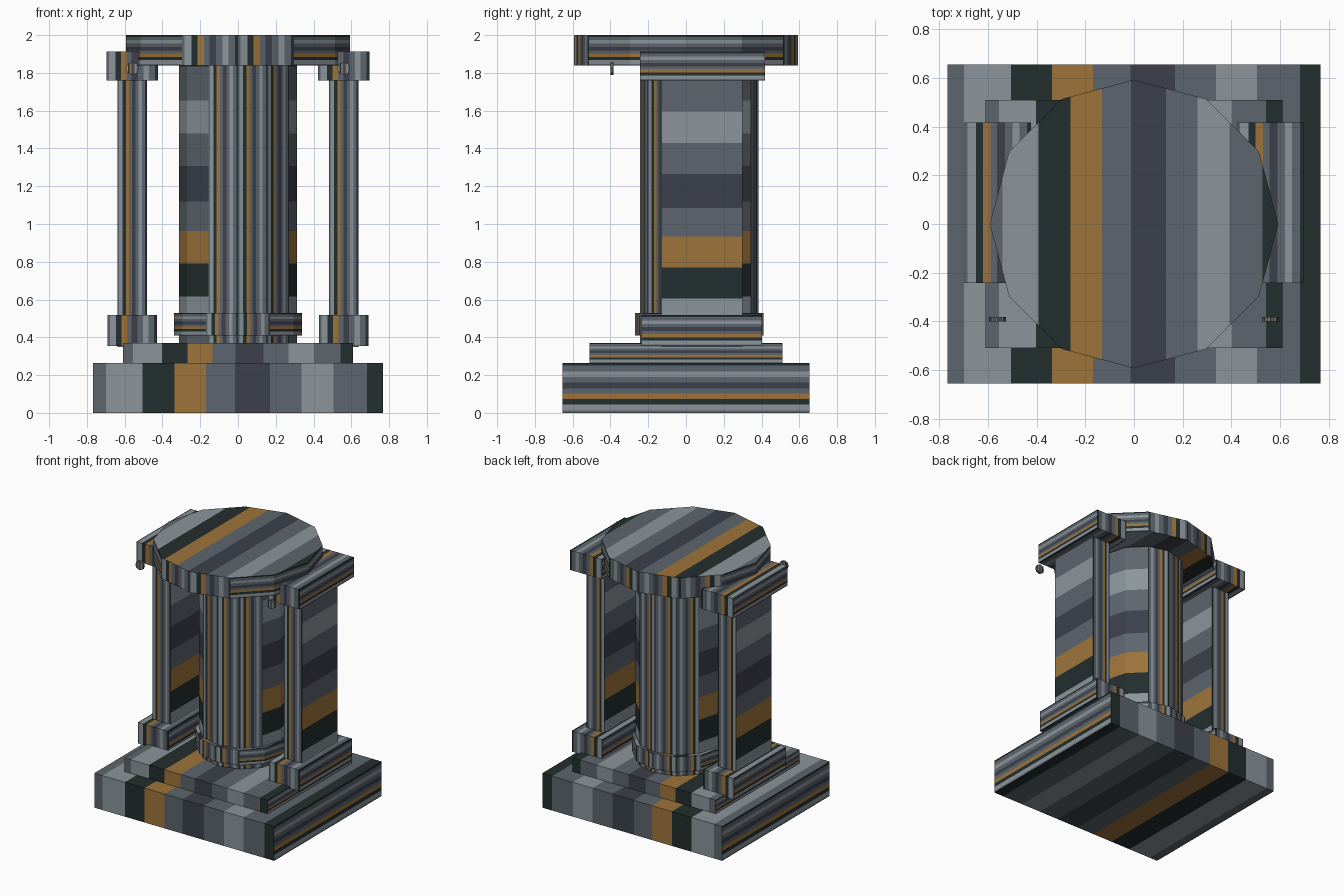
import bpy, bmesh, math
from mathutils import Vector, Matrix

if "Cube" in bpy.data.objects:
    bpy.data.objects.remove(bpy.data.objects["Cube"])

def material(name, rgb):
    m = bpy.data.materials.new(name)
    lin = [((c / 255 + 0.055) / 1.055) ** 2.4 for c in rgb]
    m.diffuse_color = (*lin, 1)
    m.use_nodes = True
    m.node_tree.nodes["Principled BSDF"].inputs["Base Color"].default_value = m.diffuse_color
    return m

MATS = [material("mid_grey", (93, 101, 109)), material("light_grey", (139, 149, 155)),
        material("dark_green", (35, 46, 46)), material("ochre", (158, 116, 58)),
        material("slate", (60, 64, 75))]

# stripe pattern: upper end of each band as a fraction of the face, and its colour
BANDS = [(.045, 0), (.17, 1), (.28, 2), (.39, 3), (.49, 0),
         (.61, 4), (.72, 0), (.83, 1), (.945, 0), (1.0, 2)]

def stripe_axis(n, diagonal_upright):
    """Faces turned to the sides are banded by height, all others across x."""
    ax, ay, az = abs(n.x), abs(n.y), abs(n.z)
    if az > max(ax, ay):
        return 0
    if abs(ax - ay) < 0.01:
        return 0 if (n.x > 0, n.y > 0) in diagonal_upright else 2
    return 2 if ax > ay else 0

def finish(name, bm, diagonal_upright=()):
    """Cut every face into the stripe pattern and make the object."""
    bm.normal_update()
    tag = bm.faces.layers.int.new("part_face")
    bm.faces.ensure_lookup_table()
    jobs = []
    for i, f in enumerate(bm.faces):
        f[tag] = i
        a = stripe_axis(f.normal, diagonal_upright)
        vals = [v.co[a] for v in f.verts]
        jobs.append((i, a, min(vals), max(vals)))
    for i, a, lo, hi in jobs:
        normal = Vector((0, 0, 0))
        normal[a] = 1
        for end, _ in BANDS[:-1]:
            faces = [f for f in bm.faces if f[tag] == i]
            geom = faces + list({e for f in faces for e in f.edges}) \
                         + list({v for f in faces for v in f.verts})
            bmesh.ops.bisect_plane(bm, geom=geom, dist=1e-6, plane_no=normal,
                                   plane_co=normal * (lo + (hi - lo) * end))
        for f in bm.faces:
            if f[tag] == i:
                vals = [v.co[a] for v in f.verts]
                t = ((min(vals) + max(vals)) / 2 - lo) / (hi - lo)
                f.material_index = next((m for end, m in BANDS if t < end), 2)
    me = bpy.data.meshes.new(name)
    bm.to_mesh(me)
    bm.free()
    for m in MATS:
        me.materials.append(m)
    ob = bpy.data.objects.new(name, me)
    bpy.context.collection.objects.link(ob)
    return ob

def box(name, x0, x1, y0, y1, z0, z1):
    bm = bmesh.new()
    m = Matrix.Translation(((x0 + x1) / 2, (y0 + y1) / 2, (z0 + z1) / 2)) \
        @ Matrix.Diagonal((x1 - x0, y1 - y0, z1 - z0, 1))
    bmesh.ops.create_cube(bm, size=1, matrix=m)
    return finish(name, bm)

def drum(name, r, depth, centre, sides=12, rot=Matrix(), diagonal_upright=()):
    bm = bmesh.new()
    bmesh.ops.create_cone(bm, cap_ends=True, segments=sides, radius1=r, radius2=r,
                          depth=depth, matrix=Matrix.Translation(centre) @ rot)
    return finish(name, bm, diagonal_upright)

# stepped base
box("base_slab", -.767, .767, -.655, .655, 0, .265)
box("upper_step", -.61, .61, -.51, .51, .265, .37)

# central column, set slightly back
drum("column_shaft", .313, 1.57, (0, .07, 1.135),
     diagonal_upright={(True, False), (False, True)})
drum("column_ring", .34, .12, (0, .07, .47), diagonal_upright={(False, True)})
drum("top_disc", .593, .16, (0, 0, 1.92), diagonal_upright={(False, True)})

# side piers with foot, cap and small hanging disc
for side, s in (("left", -1), ("right", 1)):
    c = s * .56
    box(side + "_pier", c - .077, c + .077, -.13, .30, .35, 1.85)
    box(side + "_foot", c - .13, c + .13, -.235, .403, .355, .517)
    box(side + "_cap", c - .136, c + .136, -.243, .417, 1.76, 1.912)
    drum(side + "_hanging_disc", .035, .018, (c, -.392, 1.823), 8,
         Matrix.Rotation(math.pi / 2, 4, 'X'))
